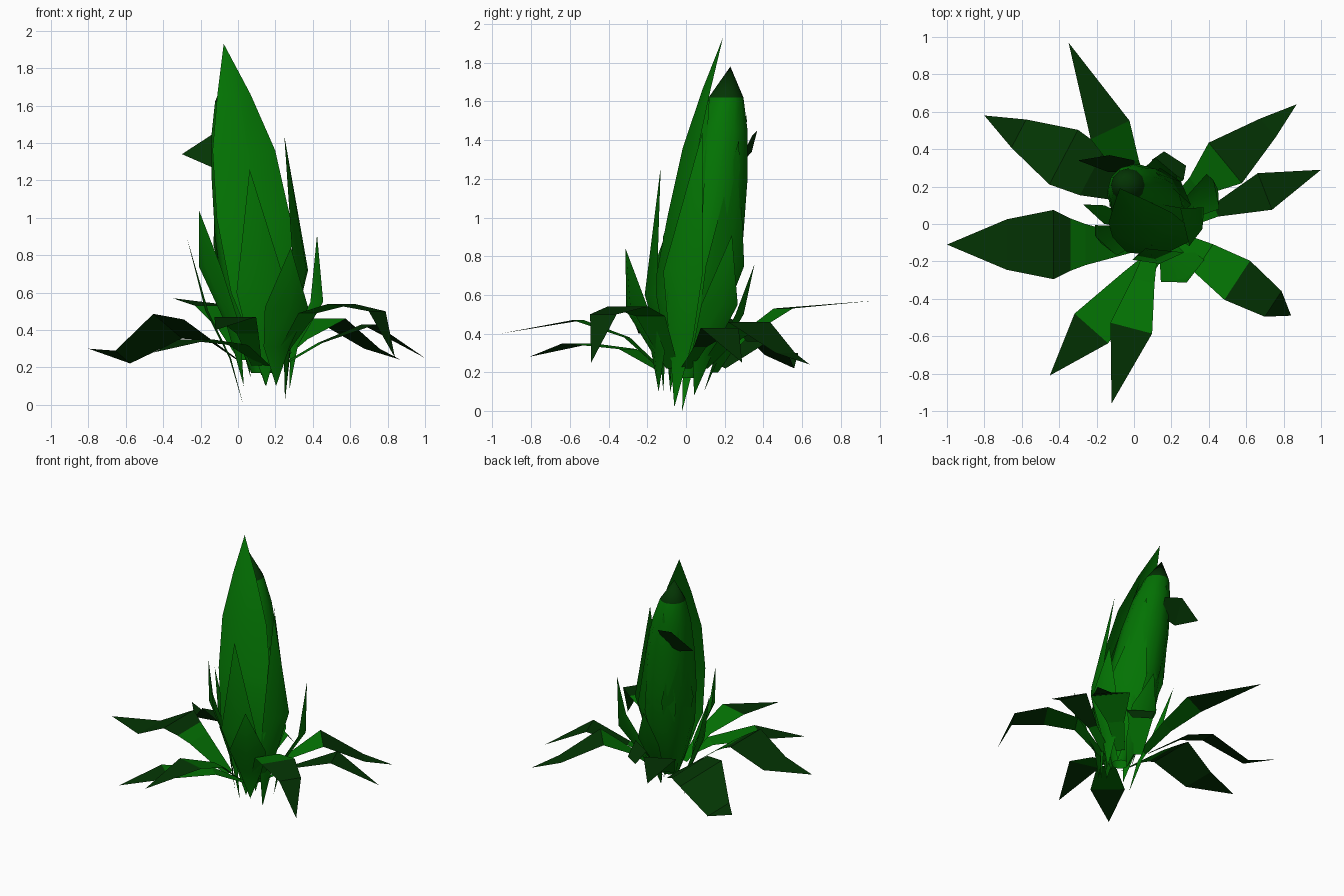
import bpy
from math import sin, cos, radians, tau, hypot

cube = bpy.data.objects.get("Cube")
if cube:
    bpy.data.objects.remove(cube)


def material(name, colour):
    m = bpy.data.materials.new(name)
    m.use_nodes = True
    m.diffuse_color = colour
    m.node_tree.nodes["Principled BSDF"].inputs["Base Color"].default_value = colour
    return m


GREENS = [material("leaf green", (0.001, 0.17, 0.001, 1)),
          material("dark green", (0.001, 0.034, 0.001, 1))]


def axis(z):
    """Centre of the curved, leaning plant at height z."""
    return 0.14 - 0.05 * z - 0.035 * z * z, -0.02 + 0.14 * z


def make(name, verts, faces, shades, smooth=False):
    mesh = bpy.data.meshes.new(name)
    mesh.from_pydata(verts, [], faces)
    for m in GREENS:
        mesh.materials.append(m)
    for poly, shade in zip(mesh.polygons, shades):
        poly.material_index = shade
    ob = bpy.data.objects.new(name, mesh)
    bpy.context.collection.objects.link(ob)
    if smooth:
        bpy.ops.object.select_all(action='DESELECT')
        ob.select_set(True)
        bpy.context.view_layer.objects.active = ob
        bpy.ops.object.shade_smooth_by_angle(angle=radians(40))


def upright_leaf(name, azimuth, stations):
    """Blade hugging the pod along (radius, height, half width) stations."""
    c, s = cos(radians(azimuth)), sin(radians(azimuth))
    verts, rows = [], []
    for r, z, w in stations:
        cx, cy = axis(z)
        sides = (-1, 0, 1) if w else (0,)
        rows.append(range(len(verts), len(verts) + len(sides)))
        for side in sides:
            rr = r - 0.3 * w * abs(side)
            verts.append((cx + rr * c - side * w * s, cy + rr * s + side * w * c, z))
    faces = []
    for low, high in zip(rows, rows[1:]):
        for k in range(2):
            p = list(low[k:k + 2] if len(low) > 1 else low)
            q = list(high[k:k + 2] if len(high) > 1 else high)
            faces.append(p + q[::-1])
    make(name, verts, faces, [0] * len(faces), True)


def spread_leaf(name, start, tip, dark_from, stations, tilt=0):
    """Flat blade from start to tip along (fraction, height, half width) stations."""
    dx, dy = tip[0] - start[0], tip[1] - start[1]
    length = hypot(dx, dy)
    verts, rows = [], []
    for t, z, w in stations:
        sides = (-1, 1) if w else (0,)
        rows.append(list(range(len(verts), len(verts) + len(sides))))
        for side in sides:
            verts.append((start[0] + t * dx - side * w * dy / length,
                          start[1] + t * dy + side * w * dx / length,
                          z + tilt * side * w))
    faces = [low[::-1] + high for low, high in zip(rows, rows[1:])]
    make(name, verts, faces, [int(i >= dark_from) for i in range(len(faces))])


# Central pod, lofted from rings, with a dark cap
rings = [(0.17, 0.06), (0.35, 0.12), (0.6, 0.18), (0.9, 0.19), (1.2, 0.17),
         (1.45, 0.135), (1.62, 0.09)]
SIDES = 12
verts, faces, shades = [], [], []
for z, r in rings:
    cx, cy = axis(z)
    verts += [(cx + r * cos(tau * k / SIDES), cy + r * sin(tau * k / SIDES), z)
              for k in range(SIDES)]
for i in range(len(rings) - 1):
    for k in range(SIDES):
        n = (k + 1) % SIDES
        faces.append((i * SIDES + k, i * SIDES + n,
                      (i + 1) * SIDES + n, (i + 1) * SIDES + k))
        shades.append(0)
verts.append((*axis(1.78), 1.78))
top = (len(rings) - 1) * SIDES
for k in range(SIDES):
    faces.append((top + k, top + (k + 1) % SIDES, len(verts) - 1))
    shades.append(1)
make("central_pod", verts, faces, shades, True)

# Tall wrapping leaf at the front
upright_leaf("tall_front_leaf", -80,
             [(0.08, 0.15, 0), (0.24, 0.6, 0.17), (0.22, 1.0, 0.2), (0.19, 1.36, 0.17),
              (0.13, 1.66, 0.09), (0.06, 1.93, 0)])

# Upright leaves: azimuth, belly radius, height, half width, tip radius, height, foot
uprights = {
    "front_leaf": (-82, 0.28, 0.6, 0.14, 0.29, 1.26, 0.1),
    "low_front_leaf": (-63, 0.38, 0.52, 0.13, 0.46, 0.84, 0.1),
    "right_leaf": (-21, 0.3, 0.72, 0.11, 0.27, 1.44, 0.02),
    "low_right_leaf": (20, 0.37, 0.55, 0.1, 0.38, 0.91, 0.08),
    "left_leaf": (216, 0.32, 0.74, 0.1, 0.32, 1.04, 0.1),
    "low_left_leaf": (180, 0.28, 0.5, 0.05, 0.34, 0.89, 0),
    "low_back_leaf": (83, 0.25, 0.5, 0.1, 0.27, 0.76, 0.1),
    "back_right_leaf": (40, 0.22, 0.75, 0.13, 0.15, 1.4, 0.15),
    "back_leaf": (95, 0.19, 0.8, 0.14, 0.12, 1.55, 0.16),
    "back_left_leaf": (145, 0.2, 0.85, 0.12, 0.14, 1.42, 0.15),
    "inner_right_leaf": (-45, 0.22, 0.9, 0.14, 0.12, 1.62, 0.12),
}
for name, (az, r, z, w, tip_r, tip_z, foot) in uprights.items():
    upright_leaf(name, az, [(0.4 * r, foot, 0), (0.4 * r + 0.06, 0.5 * (z + foot), 0.6 * w),
                            (r, z, w), (tip_r, tip_z, 0)])

# Spreading leaves, going round from the right front
spread_leaf("spread_right_front", (0.2, -0.07), (0.84, -0.49), 2,
            [(0, 0.22, 0.04), (0.27, 0.49, 0.09), (0.55, 0.54, 0.125),
             (0.85, 0.5, 0.082), (1, 0.25, 0)])
spread_leaf("spread_right", (0.25, 0), (1, 0.29), 1,
            [(0, 0.22, 0.03), (0.25, 0.33, 0.035), (0.6, 0.43, 0.105), (1, 0.25, 0)])
spread_leaf("spread_right_back", (0.2, 0.09), (0.87, 0.64), 2,
            [(0, 0.22, 0.03), (0.2, 0.35, 0.06), (0.43, 0.46, 0.14),
             (0.77, 0.3, 0.065), (1, 0.24, 0)])
spread_leaf("spread_back", (0.04, 0.15), (-0.35, 0.97), 2,
            [(0, 0.24, 0.04), (0.2, 0.4, 0.07), (0.43, 0.53, 0.115), (1, 0.57, 0)])
spread_leaf("spread_left_back", (0, 0.16), (-0.8, 0.58), 0,
            [(0, 0.24, 0.05), (0.28, 0.4, 0.14), (0.47, 0.42, 0.165),
             (0.77, 0.255, 0.085), (1, 0.3, 0)], 0.4)
spread_leaf("spread_left", (0, -0.11), (-1, -0.11), 2,
            [(0, 0.23, 0.04), (0.26, 0.43, 0.11), (0.34, 0.48, 0.14),
             (0.43, 0.53, 0.185), (0.68, 0.4, 0.135), (1, 0.4, 0)])
spread_leaf("spread_front_left", (0.15, -0.13), (-0.45, -0.81), 2,
            [(0, 0.21, 0.03), (0.25, 0.32, 0.07), (0.63, 0.35, 0.12), (1, 0.28, 0)])
spread_leaf("spread_front", (0.1, -0.12), (-0.12, -0.96), 2,
            [(0, 0.21, 0.03), (0.22, 0.38, 0.06), (0.52, 0.47, 0.115), (1, 0.4, 0)])

# Short curled leaf at the back
spread_leaf("curl_back", (0.09, 0.15), (0.22, 0.35), 1,
            [(0, 0.2, 0.03), (0.7, 0.46, 0.1), (1, 0.36, 0.07)])

# Dark spur high on the back
spread_leaf("high_spur", (0, 0.31), (-0.3, 0.34), 0,
            [(0, 1.36, 0.03), (0.45, 1.36, 0.045), (1, 1.34, 0)], -2)
